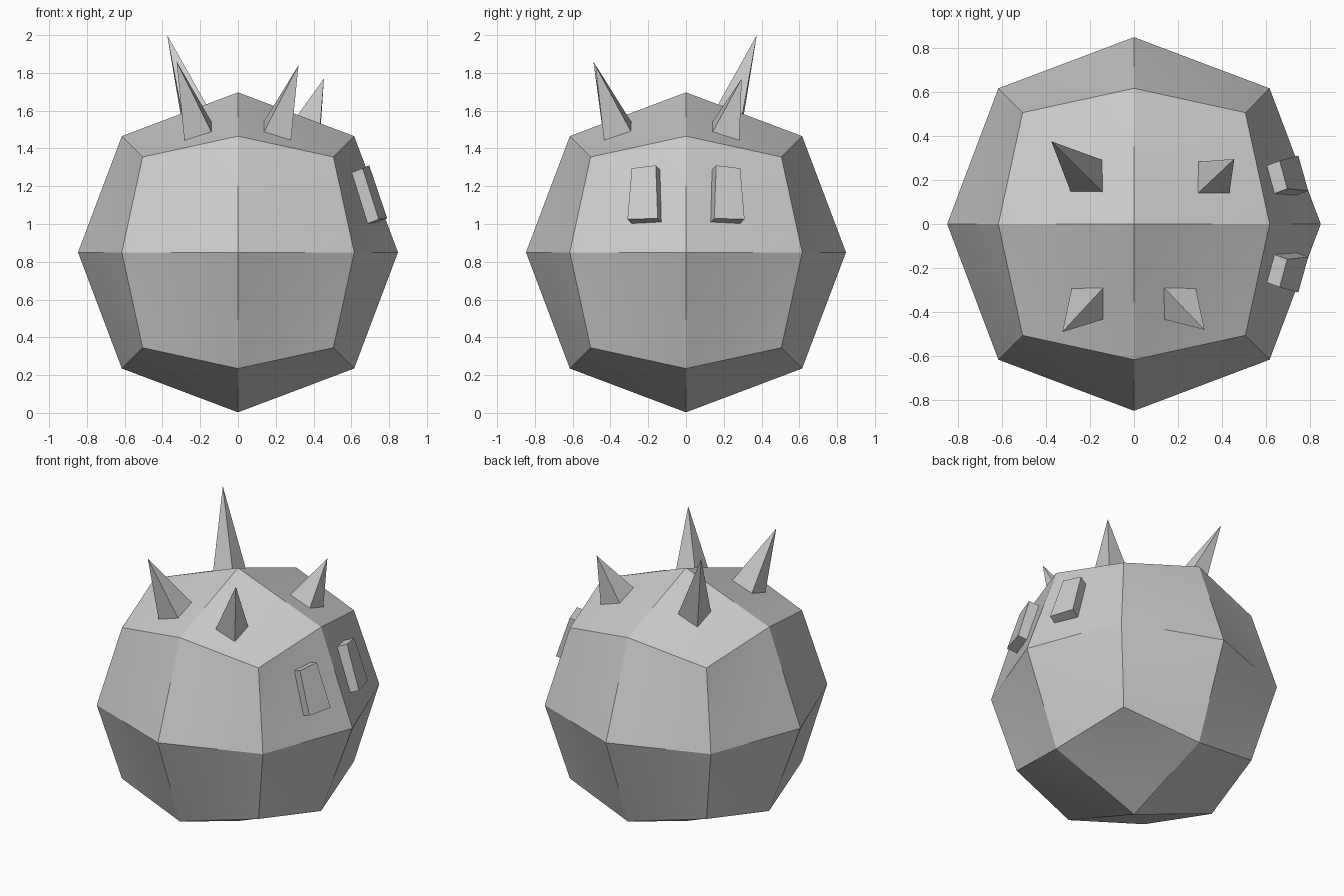
import bpy
import bmesh
import math
from mathutils import Vector

if "Cube" in bpy.data.objects:
    bpy.data.objects.remove(bpy.data.objects["Cube"], do_unlink=True)

CENTRE = 0.85
SLOPE = 0.382

grey = bpy.data.materials.new("stone_grey")
grey.use_nodes = True
grey.diffuse_color = (0.6, 0.6, 0.6, 1)
grey.node_tree.nodes["Principled BSDF"].inputs["Base Color"].default_value = (0.6, 0.6, 0.6, 1)


def add_object(name, bm):
    bmesh.ops.recalc_face_normals(bm, faces=bm.faces)
    mesh = bpy.data.meshes.new(name)
    bm.to_mesh(mesh)
    bm.free()
    mesh.materials.append(grey)
    obj = bpy.data.objects.new(name, mesh)
    bpy.context.collection.objects.link(obj)
    return obj


# Body: a cube cut into 24 quads, puffed out, each quad slightly curved
bm = bmesh.new()
bmesh.ops.create_cube(bm, size=2)
bmesh.ops.subdivide_edges(bm, edges=bm.edges[:], cuts=1, use_grid_fill=True)
reach = {1: 0.847, 2: 0.615, 3: 0.505}
for v in bm.verts:
    v.co *= reach[sum(abs(c) > 0.5 for c in v.co)]
bmesh.ops.subdivide_edges(bm, edges=bm.edges[:], cuts=5, use_grid_fill=True)
bmesh.ops.translate(bm, verts=bm.verts, vec=(0, 0, CENTRE))
body = add_object("body", bm)
bpy.ops.object.select_all(action="DESELECT")
body.select_set(True)
bpy.context.view_layer.objects.active = body
bpy.ops.object.shade_smooth_by_angle(angle=math.radians(20))


# Spikes: four-sided pyramids whose bases follow the top of the body
def add_spike(name, x, y, tip):
    tip = Vector(tip)
    bm = bmesh.new()
    base = []
    for sx, sy in ((-1, -1), (1, -1), (1, 1), (-1, 1)):
        px, py = x + sx * 0.072, y + sy * 0.072
        corner = Vector((px, py, 2 * CENTRE - SLOPE * (abs(px) + abs(py))))
        base.append(bm.verts.new(tip + (corner - tip) * 1.06))
    apex = bm.verts.new(tip)
    bm.faces.new(base)
    for i in range(4):
        bm.faces.new((base[i], base[(i + 1) % 4], apex))
    add_object(name, bm)


add_spike("front_right_spike", -0.21, -0.36, (-0.325, -0.49, 1.86))
add_spike("front_left_spike", 0.207, -0.36, (0.32, -0.48, 1.84))
add_spike("back_right_spike", -0.215, 0.218, (-0.375, 0.375, 2.0))
add_spike("back_left_spike", 0.36, 0.21, (0.455, 0.295, 1.77))


# Eyes: a pair of tapered blocks standing out of the left side
def add_eye(name, side):
    outer = [(0.695, 0.16, 1.31), (0.66, 0.287, 1.295),
             (0.745, 0.31, 1.025), (0.79, 0.15, 1.03)]
    inward = Vector((-1, -SLOPE * side, -SLOPE)) * 0.11
    bm = bmesh.new()
    face = bm.faces.new([bm.verts.new((x, y * side, z)) for x, y, z in outer])
    new = bmesh.ops.extrude_face_region(bm, geom=[face], use_keep_orig=True)
    moved = [g for g in new["geom"] if isinstance(g, bmesh.types.BMVert)]
    bmesh.ops.translate(bm, verts=moved, vec=inward)
    add_object(name, bm)


add_eye("front_eye", -1)
add_eye("back_eye", 1)
